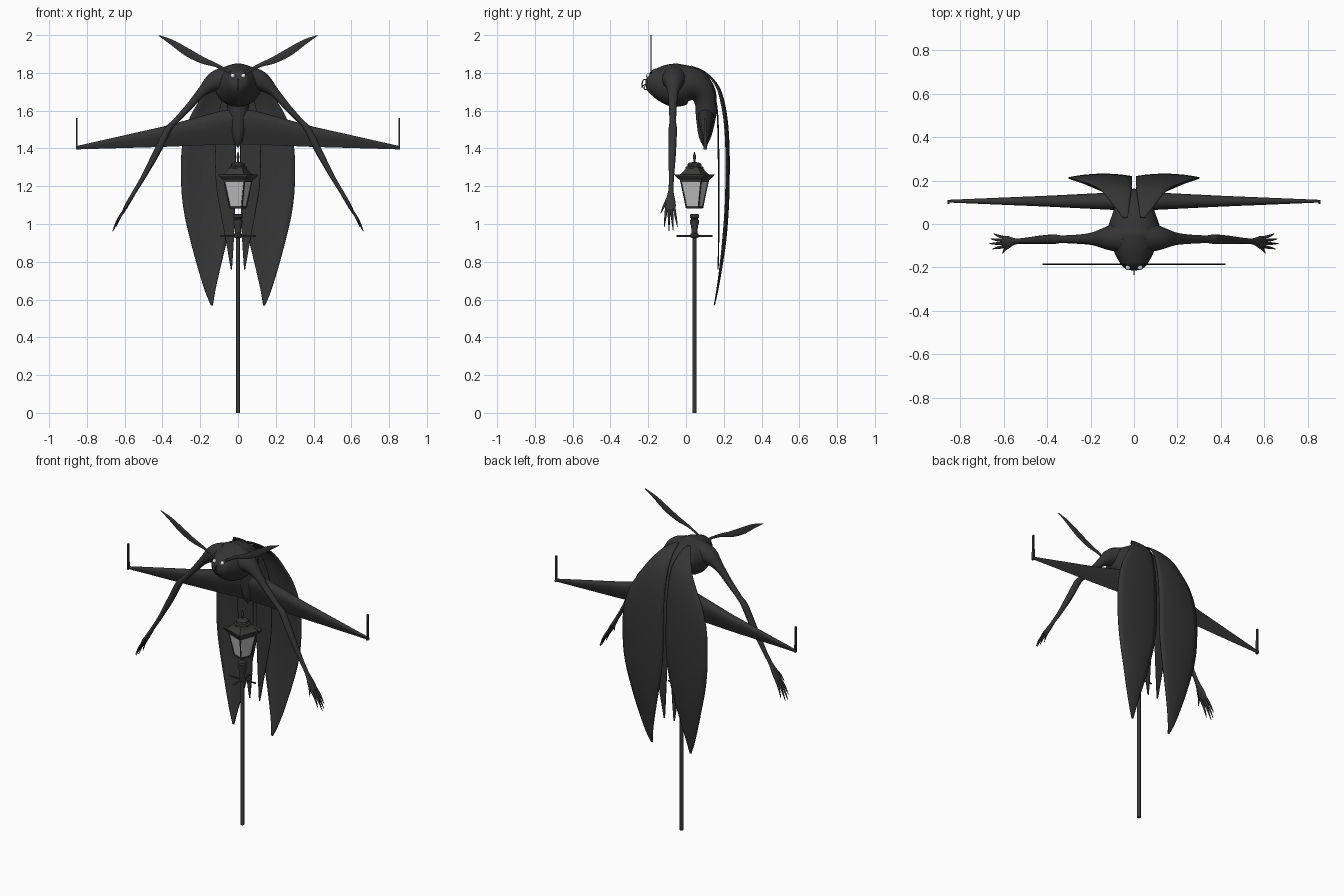
import bpy, bmesh, math
from mathutils import Vector

if "Cube" in bpy.data.objects:
    bpy.data.objects.remove(bpy.data.objects["Cube"])


def material(name, c):
    m = bpy.data.materials.new(name)
    m.diffuse_color = (*c, 1)
    m.use_nodes = True
    m.node_tree.nodes["Principled BSDF"].inputs["Base Color"].default_value = m.diffuse_color
    return m


DARK = material("charcoal", (0.035, 0.035, 0.035))
METAL = material("lamp iron", (0.042, 0.041, 0.040))
GLASS = material("pale glass", (0.55, 0.55, 0.55))
WHITE = material("eye white", (0.8, 0.8, 0.8))
LAMP_Y = 0.045


def finish(name, bm, mat, angle=40):
    bmesh.ops.recalc_face_normals(bm, faces=bm.faces)
    me = bpy.data.meshes.new(name)
    bm.to_mesh(me)
    bm.free()
    me.materials.append(mat)
    ob = bpy.data.objects.new(name, me)
    bpy.context.collection.objects.link(ob)
    bpy.ops.object.select_all(action='DESELECT')
    ob.select_set(True)
    bpy.context.view_layer.objects.active = ob
    if angle:
        bpy.ops.object.shade_smooth_by_angle(angle=math.radians(angle))
    return ob


def smooth(pts, n=5):
    """Catmull-Rom interpolation of tuples of any length."""
    out = []
    for i in range(len(pts) - 1):
        p0, p1, p2 = pts[max(i - 1, 0)], pts[i], pts[i + 1]
        p3 = pts[min(i + 2, len(pts) - 1)]
        for k in range(n):
            t = k / n
            out.append(tuple(0.5 * (2 * b + (c - a) * t + (2 * a - 5 * b + 4 * c - d) * t * t
                                    + (3 * b - a - 3 * c + d) * t ** 3)
                             for a, b, c, d in zip(p0, p1, p2, p3)))
    return out + [tuple(pts[-1])]


def skin(bm, rings):
    rings = [[bm.verts.new(p) for p in r] for r in rings]
    n = len(rings[0])
    for a, b in zip(rings, rings[1:]):
        for i in range(n):
            bm.faces.new((a[i], a[(i + 1) % n], b[(i + 1) % n], b[i]))
    bm.faces.new(rings[0])
    bm.faces.new(rings[-1])


def tube(name, pts, ref, mat=DARK, segs=14, n=5):
    """Elliptical tube through (x, y, z, radius along ref, other radius)."""
    pts = smooth(pts, n) if n > 1 else pts
    rings = []
    for i, p in enumerate(pts):
        t = Vector(pts[min(i + 1, len(pts) - 1)][:3]) - Vector(pts[max(i - 1, 0)][:3])
        t.normalize()
        u = Vector(ref)
        u = (u - t * u.dot(t)).normalized()
        v = t.cross(u)
        rings.append([Vector(p[:3]) + u * max(p[3], .0005) * math.cos(a) + v * max(p[4], .0005) * math.sin(a)
                      for a in (2 * math.pi * k / segs for k in range(segs))])
    bm = bmesh.new()
    skin(bm, rings)
    return finish(name, bm, mat, 50)


def lathe(name, prof, segs, mat=METAL, turn=25, angle=35):
    """Profile of (radius, z) turned about the lamp axis."""
    bm = bmesh.new()
    skin(bm, [[(r * math.cos(math.radians(turn) + 2 * math.pi * k / segs),
                LAMP_Y + r * math.sin(math.radians(turn) + 2 * math.pi * k / segs), z)
               for k in range(segs)] for r, z in prof])
    return finish(name, bm, mat, angle)


def drape(name, rows, s, droop):
    """Thin leaf-shaped wing from rows of (z, y, inner x, outer x)."""
    bm = bmesh.new()
    cols = 8
    grid = []
    for z, y, a, b in smooth(rows, 5):
        grid.append([bm.verts.new((s * (a + (b - a) * k / cols),
                                   y - droop * (2 * k / cols - .9) ** 2 * min(1, (b - a) / .2), z))
                     for k in range(cols + 1)])
    for r, q in zip(grid, grid[1:]):
        for k in range(cols):
            bm.faces.new((r[k], r[k + 1], q[k + 1], q[k]))
    ob = finish(name, bm, DARK, 50)
    mod = ob.modifiers.new("thickness", 'SOLIDIFY')
    mod.thickness, mod.offset = 0.006, 0


# Body: head, thorax and abdomen curling downwards
tube("body", [(0, y, z, a, b) for y, z, a, b in (
    (-.208, 1.775, .012, .012), (-.195, 1.77, .048, .048), (-.16, 1.757, .075, .078),
    (-.11, 1.745, .10, .103), (-.05, 1.735, .125, .115), (.03, 1.735, .105, .095),
    (.085, 1.70, .08, .072), (.105, 1.64, .06, .058), (.105, 1.56, .05, .052),
    (.10, 1.46, .03, .032), (.10, 1.405, .004, .004))], (1, 0, 0), segs=28)

# Coiled proboscis
coil = [(0, -.195, 1.755, .003, .003), (0, -.222, 1.765, .003, .003), (0, -.232, 1.745, .003, .003)]
for k in range(13):
    a, r = math.pi * (1 - k / 5), .018 - .001 * k
    coil.append((0, -.214 + r * math.cos(a), 1.722 - r * math.sin(a) * -1, .003, .003))
tube("proboscis", coil, (1, 0, 0), segs=8, n=3)

for s, side in ((1, "right"), (-1, "left")):
    # Eyes
    bm = bmesh.new()
    bmesh.ops.create_uvsphere(bm, u_segments=14, v_segments=8, radius=.012)
    bmesh.ops.translate(bm, verts=bm.verts, vec=(s * .028, -.2, 1.785))
    finish(side + "_eye", bm, WHITE, 60)

    # Feather antenna, flat towards the front
    tube(side + "_antenna", [(s * x, -.185, z, .003, w) for x, z, w in (
        (.04, 1.80, .007), (.11, 1.838, .01), (.19, 1.868, .018), (.27, 1.91, .021),
        (.35, 1.962, .014), (.42, 1.998, .002))], (0, 1, 0), segs=8)

    # Arm from shoulder to palm
    tube(side + "_arm", [(s * x, y, z, a, b) for x, y, z, a, b in (
        (.05, -.06, 1.765, .075, .075), (.12, -.065, 1.755, .055, .055),
        (.19, -.068, 1.70, .03, .027), (.26, -.07, 1.62, .021, .019),
        (.335, -.07, 1.54, .018, .015), (.37, -.07, 1.50, .022, .019),
        (.43, -.073, 1.38, .02, .019), (.50, -.077, 1.25, .014, .013),
        (.545, -.08, 1.175, .014, .011), (.58, -.083, 1.115, .028, .011),
        (.6, -.083, 1.08, .026, .009), (.605, -.083, 1.07, .008, .004))], (0, 1, 0))

    # Five fingers fanned along y
    for i, (x0, y0, z0, x1, y1, z1) in enumerate((
            (.57, -.10, 1.13, .605, -.135, 1.055), (.59, -.103, 1.09, .65, -.115, .985),
            (.595, -.09, 1.085, .664, -.09, .962), (.595, -.077, 1.085, .66, -.068, .965),
            (.59, -.065, 1.095, .645, -.045, .985))):
        tube(f"{side}_finger_{i + 1}", [
            (s * x0, y0, z0, .008, .007),
            (s * ((x0 + x1) / 2 + .006), (y0 + y1) / 2, (z0 + z1) / 2, .006, .006),
            (s * x1, y1, z1, .0015, .0015)], (0, 1, 0), segs=8, n=4)

    # Draped moth wings
    drape(side + "_forewing", [
        (1.835, .03, .03, .05), (1.805, .10, .02, .10), (1.74, .165, .012, .15),
        (1.66, .198, .01, .20), (1.55, .218, .01, .26), (1.4, .228, .01, .297),
        (1.2, .228, .012, .30), (1.05, .222, .03, .283), (.9, .209, .062, .248),
        (.75, .186, .098, .207), (.64, .166, .122, .172), (.57, .15, .133, .143)], s, .014)
    drape(side + "_hindwing", [
        (1.74, .14, .01, .05), (1.6, .166, .01, .10), (1.4, .173, .012, .12),
        (1.2, .174, .012, .115), (1.05, .174, .016, .09), (.9, .173, .023, .062),
        (.76, .17, .032, .038)], s, .004)

    # Upright winglet at the end of the straight wing
    bm = bmesh.new()
    skin(bm, [[(s * x, .102 + y, z) for x, y in ((.849, -h), (.858, -h), (.858, h), (.849, h))]
              for z, h in ((1.395, .009), (1.48, .008), (1.56, .005))])
    finish(side + "_winglet", bm, DARK)

# Straight tapered wing: teardrop section, thick edge upwards
bm = bmesh.new()
section = [(0, 0)] + [(f, w) for f, w in ((.25, .4), (.5, .75), (.75, 1), (.9, .8), (.97, .45))] + [(1, 0)]
section += [(f, -w) for f, w in reversed(section[1:-1])]
skin(bm, [[(x, .105 + w * h, lo + (hi - lo) * f) for f, w in section] for x, lo, hi, h in (
    (-.858, 1.395, 1.412, .006), (-.4, 1.408, 1.515, .025), (-.1, 1.42, 1.597, .040),
    (0, 1.422, 1.615, .045),
    (.1, 1.42, 1.597, .040), (.4, 1.408, 1.515, .025), (.858, 1.395, 1.412, .006))])
finish("straight_wing", bm, DARK, 50)

# Lamp post, crossbars and collar
lathe("lamp_pole", [(.011, 0), (.011, .94)], 12)
lathe("lamp_collar", [(.012, .925), (.021, .93), (.021, .948), (.016, .952), (.018, .99), (.025, 1.01),
                      (.025, 1.02), (.019, 1.025), (.019, 1.03), (.024, 1.034), (.024, 1.05), (.012, 1.053)], 16)
for i, (dx, dy) in enumerate(((.095, 0), (0, .095))):
    tube(f"crossbar_{i + 1}", [(-dx, LAMP_Y - dy, .936, .005, .005), (dx, LAMP_Y + dy, .936, .005, .005)],
         (0, 0, 1), METAL, 8, 1)

# Four-sided lantern: panes, rims and corner bars
lathe("lantern_glass", [(.046, 1.09), (.080, 1.228)], 4, GLASS, 25, 0)
lathe("lantern_base", [(.046, 1.083), (.050, 1.085), (.050, 1.094), (.046, 1.095)], 4, METAL, 25, 0)
for k in range(4):
    a = math.radians(25 + 90 * k)
    tube(f"lantern_bar_{k + 1}", [(r * math.cos(a), LAMP_Y + r * math.sin(a), z, .004, .004)
                                  for r, z in ((.047, 1.085), (.081, 1.232))], (1, 0, 0), METAL, 6, 1)

# Flared roof, cap and finial
lathe("lantern_roof", [(.083, 1.222), (.086, 1.232), (.114, 1.255), (.116, 1.262), (.098, 1.257),
                       (.078, 1.266), (.062, 1.28), (.05, 1.298)], 4, METAL, 25, 0)
lathe("roof_cap", [(.052, 1.292), (.052, 1.302), (.04, 1.306), (.038, 1.318), (.028, 1.325), (.008, 1.328)],
      8, METAL, 25, 0)
lathe("finial", [(.006, 1.325), (.006, 1.335), (.004, 1.34), (.009, 1.35), (.008, 1.36), (.001, 1.382)], 10)
